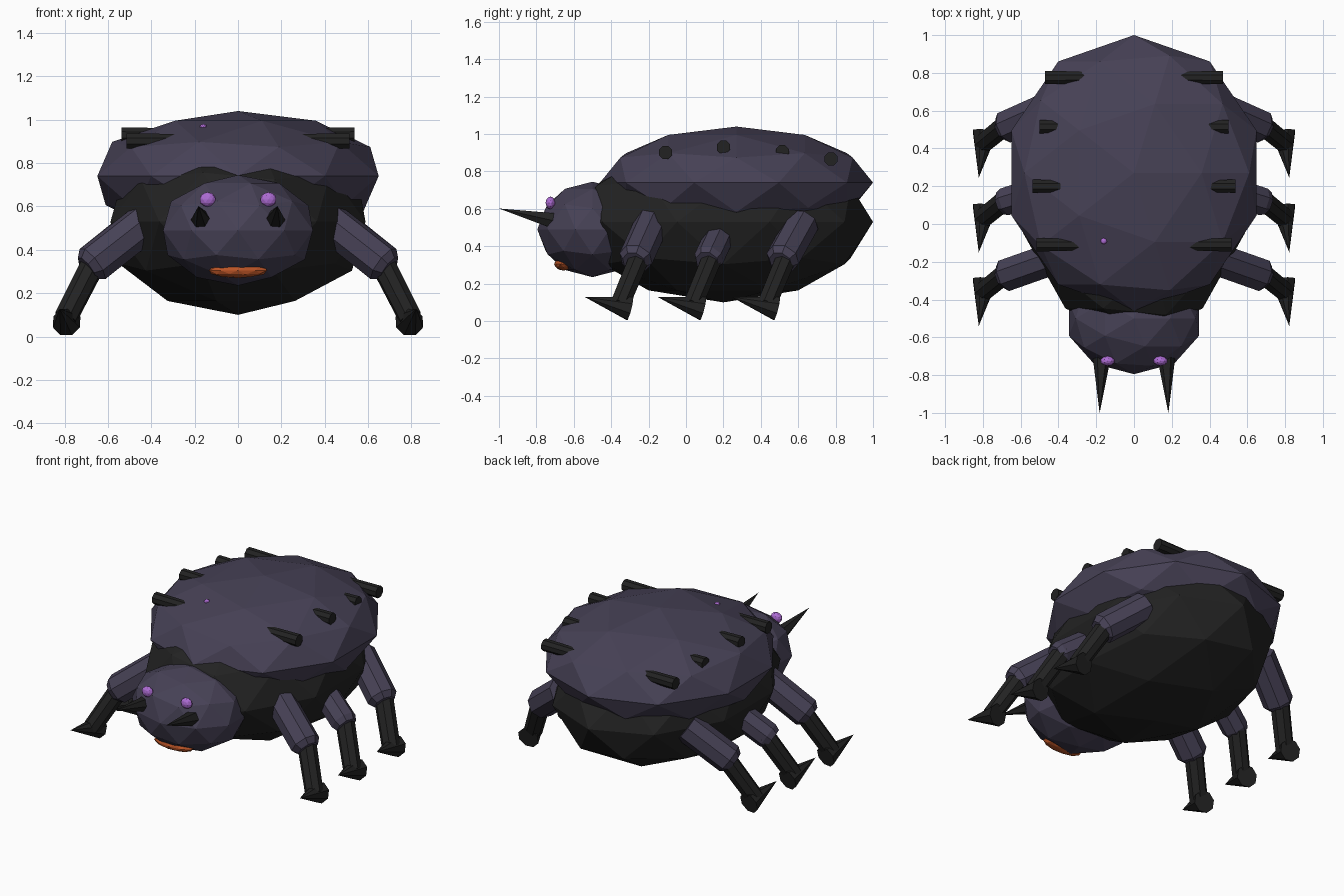
import bpy, math
from mathutils import Vector, Matrix

if "Cube" in bpy.data.objects:
    bpy.data.objects.remove(bpy.data.objects["Cube"])


def material(name, rgb):
    m = bpy.data.materials.new(name)
    m.diffuse_color = (*rgb, 1)
    m.use_nodes = True
    m.node_tree.nodes["Principled BSDF"].inputs["Base Color"].default_value = m.diffuse_color
    return m


PURPLE = material("dusky purple", (0.062, 0.053, 0.092))
BLACK = material("soft black", (0.016, 0.016, 0.016))
VIOLET = material("eye violet", (0.42, 0.15, 0.66))
ORANGE = material("mouth orange", (0.50, 0.09, 0.02))


def ball(name, centre, radii, mat, sub=2):
    """Low-poly ellipsoid"""
    bpy.ops.mesh.primitive_ico_sphere_add(subdivisions=sub, radius=1)
    o = bpy.context.object
    o.name = name
    o.data.transform(Matrix.Translation(centre) @ Matrix.Diagonal((*radii, 1)))
    o.data.materials.append(mat)
    return o


def rod(name, a, b, r1, r2, mat, sides=8):
    """Tapered prism from a to b"""
    a, b = Vector(a), Vector(b)
    d = b - a
    bpy.ops.mesh.primitive_cone_add(vertices=sides, radius1=r1, radius2=r2, depth=d.length)
    o = bpy.context.object
    o.name = name
    spin = Matrix.Rotation(math.pi / sides, 4, 'Z')
    turn = d.to_track_quat('Z', 'Y').to_matrix().to_4x4()
    o.data.transform(Matrix.Translation((a + b) / 2) @ turn @ spin)
    o.data.materials.append(mat)
    return o


# Body, shell and head
ball("belly", (0, 0.20, 0.53), (0.618, 0.80, 0.43), BLACK)
ball("shell", (0, 0.27, 0.74), (0.682, 0.73, 0.30), PURPLE)
ball("head", (0, -0.50, 0.49), (0.363, 0.295, 0.255), PURPLE)
ball("mouth", (0, -0.655, 0.305), (0.14, 0.05, 0.035), ORANGE)
ball("shell_spot", (-0.16, -0.09, 0.968), (0.017, 0.017, 0.012), VIOLET)

# Shell spikes: y, outer x, inner x, height
SPIKES = [(-0.11, 0.515, 0.22, 0.902), (0.20, 0.537, 0.34, 0.930),
          (0.515, 0.50, 0.34, 0.905), (0.775, 0.47, 0.18, 0.866)]
# Legs: y shift, upper start, upper radius
LEGS = [("front", 0.0, (0.42, -0.18, 0.53), 0.092),
        ("middle", 0.39, (0.46, 0.19, 0.48), 0.080),
        ("rear", 0.785, (0.44, 0.62, 0.52), 0.092)]

for side, s in (("right", 1), ("left", -1)):
    # Face details
    ball(f"{side}_eye", (s * 0.14, -0.725, 0.632), (0.038, 0.026, 0.034), VIOLET)
    rod(f"{side}_fang", (s * 0.17, -0.68, 0.53), (s * 0.182, -1.0, 0.602), 0.052, 0, BLACK, 6)

    for i, (y, xo, xi, z) in enumerate(SPIKES):
        rod(f"{side}_spike_{i + 1}", (s * xo, y, z), (s * xi, y, z), 0.038, 0.034, BLACK)

    # Legs: thigh, knee collar, shin and pointed foot
    for name, dy, hip, r in LEGS:
        hip = Vector((s * hip[0], hip[1], hip[2]))
        knee = Vector((s * 0.67, -0.268 + dy, 0.335))
        step = (knee - hip).normalized()
        rod(f"{side}_{name}_thigh", hip, knee, r, r, PURPLE)
        rod(f"{side}_{name}_knee", knee, knee + step * 0.035, r, 0.065, PURPLE)
        rod(f"{side}_{name}_shin", (s * 0.66, -0.245 + dy, 0.35),
            (s * 0.795, -0.355 + dy, 0.085), 0.058, 0.055, BLACK)
        rod(f"{side}_{name}_foot", (s * 0.79, -0.30 + dy, 0.067),
            (s * 0.822, -0.54 + dy, 0.128), 0.068, 0, BLACK)
